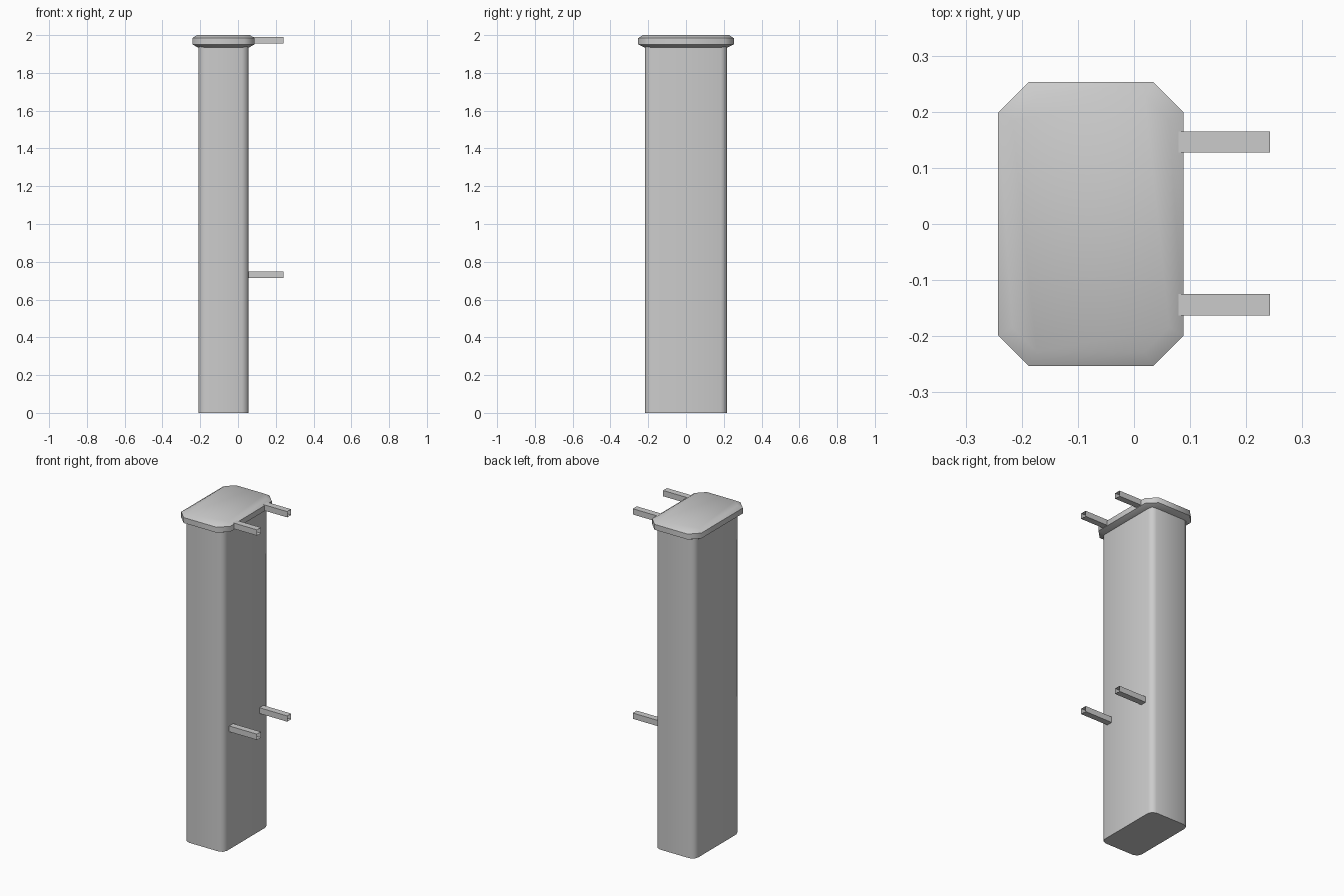
import bpy, bmesh, math

cube = bpy.data.objects.get("Cube")
if cube:
    bpy.data.objects.remove(cube, do_unlink=True)

GREY = (0.6, 0.6, 0.6, 1)
metal = bpy.data.materials.new("plain grey")
metal.use_nodes = True
metal.diffuse_color = GREY
metal.node_tree.nodes["Principled BSDF"].inputs["Base Color"].default_value = GREY

CX = -0.077  # centre of the post in x


def outline(hx, hy, r, steps):
    """Rectangle with rounded corners, counter-clockwise."""
    pts = []
    for k, (sx, sy) in enumerate([(1, 1), (-1, 1), (-1, -1), (1, -1)]):
        for i in range(steps + 1):
            a = math.pi / 2 * (k + i / steps)
            pts.append((CX + sx * (hx - r) + r * math.cos(a),
                        sy * (hy - r) + r * math.sin(a)))
    return pts


def finish(bm, name, angle):
    bmesh.ops.recalc_face_normals(bm, faces=bm.faces)
    me = bpy.data.meshes.new(name)
    bm.to_mesh(me)
    bm.free()
    me.materials.append(metal)
    ob = bpy.data.objects.new(name, me)
    bpy.context.collection.objects.link(ob)
    bpy.ops.object.select_all(action="DESELECT")
    ob.select_set(True)
    bpy.context.view_layer.objects.active = ob
    if angle:
        bpy.ops.object.shade_smooth_by_angle(angle=math.radians(angle))
    return ob


def loft(name, sections, steps, angle):
    """Stack of outlines (half x, half y, corner, z), capped at both ends."""
    bm = bmesh.new()
    rings = [[bm.verts.new((x, y, z)) for x, y in outline(hx, hy, r, steps)]
             for hx, hy, r, z in sections]
    for low, high in zip(rings, rings[1:]):
        n = len(low)
        for i in range(n):
            j = (i + 1) % n
            bm.faces.new((low[i], low[j], high[j], high[i]))
    bm.faces.new(rings[0][::-1])
    bm.faces.new(rings[-1])
    return finish(bm, name, angle)


# Post with softened upright edges
loft("post", [(0.132, 0.218, 0.034, 0), (0.132, 0.218, 0.034, 1.94)], 2, 50)

# Cap with sloped rims and cut corners
loft("cap", [(0.136, 0.222, 0.04, 1.935), (0.165, 0.253, 0.054, 1.951),
             (0.165, 0.253, 0.054, 1.984), (0.14, 0.228, 0.044, 2.0)], 1, 50)

# Four square mounting arms, open at the outer end
for level, z in (("lower", 0.732), ("upper", 1.972)):
    for side, y in (("front", -0.144), ("back", 0.146)):
        bm = bmesh.new()
        bmesh.ops.create_cube(bm, size=1)
        for v in bm.verts:
            v.co = (0.146 + v.co.x * 0.192, y + v.co.y * 0.038, z + v.co.z * 0.035)
        end = [f for f in bm.faces if f.calc_center_median().x > 0.24]
        bmesh.ops.delete(bm, geom=end, context="FACES_ONLY")
        finish(bm, f"{level}_{side}_arm", 0)
